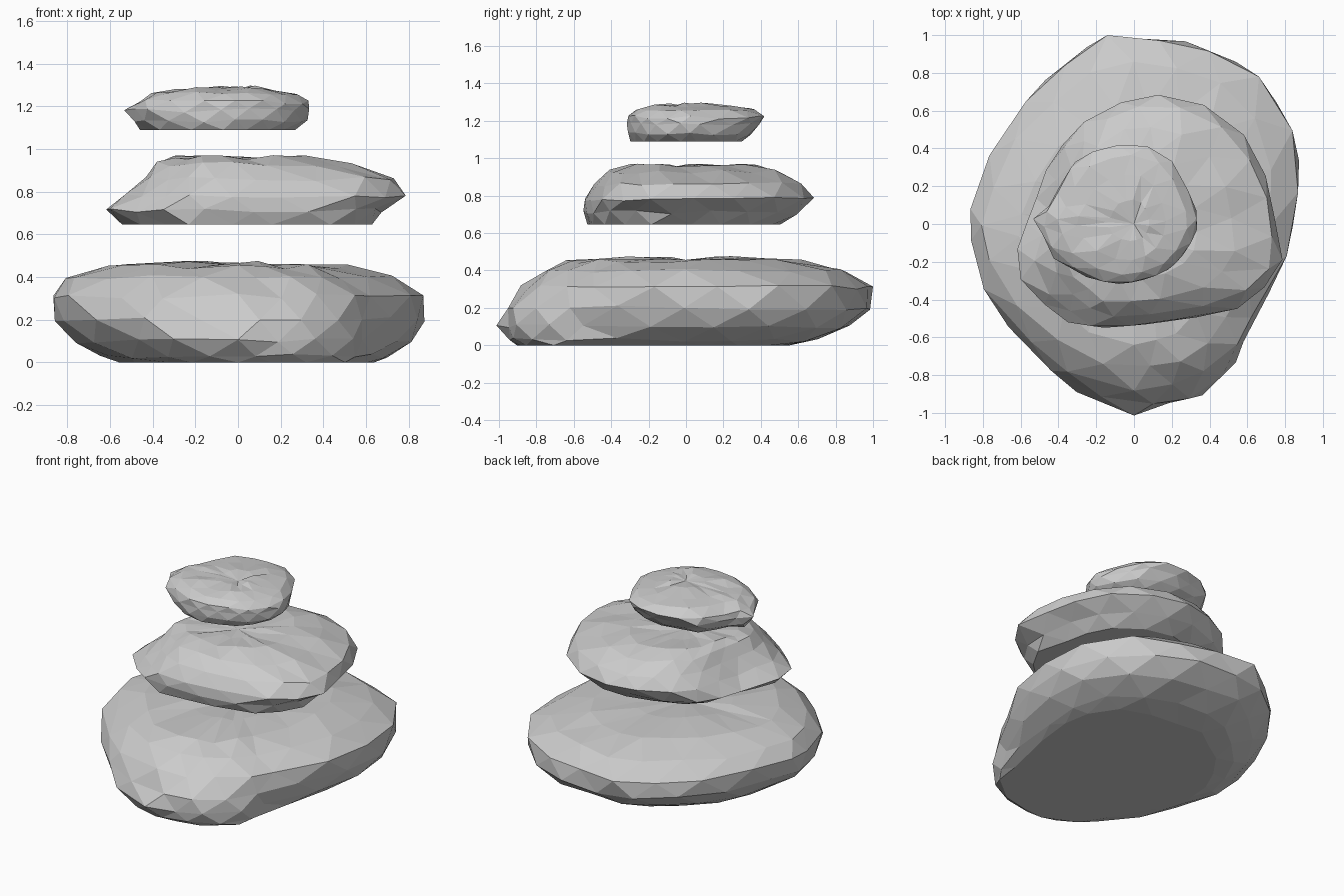
import bpy, bmesh, random

if "Cube" in bpy.data.objects:
    bpy.data.objects.remove(bpy.data.objects["Cube"])

random.seed(4)


def unit(points):
    """Rescale a plan outline so each side reaches exactly -1 or 1."""
    xs, ys = [p[0] for p in points], [p[1] for p in points]
    return [(x / max(xs) if x > 0 else -x / min(xs),
             y / max(ys) if y > 0 else -y / min(ys)) for x, y in points]


def stone(name, outline, rings, jitter, corner=0, rounding=0):
    """Loft a stone: the plan outline is stretched to each ring's
    (z, left, right, front, back) extents, then roughened and faceted.
    corner keeps the base full at front right; rounding softens the top."""
    n = len(outline)
    middles = [((outline[i][0] + outline[(i + 1) % n][0]) / 2,
                (outline[i][1] + outline[(i + 1) % n][1]) / 2) for i in range(n)]
    wide = max(p[0] for p in outline)
    deep = min(p[1] for p in outline)
    bm = bmesh.new()
    loops = []
    for k, (z, left, right, front, back) in enumerate(rings):
        # every second ring is turned half a step, giving staggered triangles
        loop = []
        t = rounding * k / (len(rings) - 1)
        for u, v in unit(middles if k % 2 else outline):
            f = 1 - t + t / max((u * u + v * v) ** 0.5, 0.5)
            u, v = u * f, v * f
            px = u * right if u > 0 else -u * left
            py = v * back if v > 0 else -v * front
            if k < 3 and u > 0 > v:
                w = corner * min(1, (2 * u * v) ** 2)
                px += (u * wide - px) * w
                py += (-v * deep - py) * w
            s = 1 + random.uniform(-jitter, jitter)
            dz = 0 if k == 0 else random.uniform(-1, 1) * jitter * 0.8
            loop.append(bm.verts.new((px * s, py * s, z + dz)))
        loops.append(loop)
    # faceted sides
    for k in range(len(loops) - 1):
        for i in range(n):
            j = (i + 1) % n
            a, b = loops[k][i], loops[k][j]
            c, d = loops[k + 1][j], loops[k + 1][i]
            tris = ((a, c, d), (a, b, c)) if k % 2 else ((a, b, d), (b, c, d))
            for tri in tris:
                bm.faces.new(tri)
    # flat base and shallow crown
    bm.faces.new(loops[0])
    crown = bm.verts.new((0, 0, rings[-1][0] - 0.01))
    for i in range(n):
        bm.faces.new((loops[-1][i], loops[-1][(i + 1) % n], crown))
    bmesh.ops.recalc_face_normals(bm, faces=bm.faces)
    mesh = bpy.data.meshes.new(name)
    bm.to_mesh(mesh)
    bm.free()
    obj = bpy.data.objects.new(name, mesh)
    bpy.context.collection.objects.link(obj)


# Bottom stone
stone("large_stone",
      [(-.14, 1), (.13, .97), (.4, .93), (.68, .81), (.84, .5), (.875, .17), (.79, -.19),
       (.6, -.55), (.54, -.72), (.37, -.9), (.2, -.96), (0, -1), (-.35, -.89), (-.53, -.7),
       (-.78, -.39), (-.875, -.1), (-.86, .08), (-.75, .36), (-.57, .65), (-.35, .83)],
      [(0, -.55, .64, -.91, .56),
       (.03, -.65, .70, -.94, .71),
       (.10, -.76, .82, -1.0, .88),
       (.20, -.865, .875, -.96, .99),
       (.31, -.875, .875, -.87, .99),
       (.40, -.80, .73, -.76, .85),
       (.45, -.60, .52, -.64, .62),
       (.465, -.30, .28, -.32, .32)], .015, corner=.9, rounding=.3)

# Middle stone
stone("medium_stone",
      [(.13, .69), (.37, .63), (.58, .47), (.68, .25), (.73, .04), (.79, -.19),
       (.7, -.34), (.55, -.45), (.2, -.51), (-.03, -.53), (-.27, -.55), (-.39, -.46),
       (-.53, -.38), (-.625, -.2), (-.56, -.06), (-.5, .07), (-.45, .22), (-.42, .4),
       (-.3, .53), (-.08, .64)],
      [(.645, -.54, .62, -.53, .50),
       (.71, -.625, .67, -.555, .60),
       (.78, -.54, .79, -.55, .69),
       (.86, -.43, .74, -.49, .62),
       (.93, -.39, .54, -.42, .52),
       (.96, -.32, .34, -.30, .38),
       (.955, -.15, .16, -.14, .18)], .014, rounding=.6)

# Top stone
stone("small_stone",
      [(-.02, .43), (.16, .38), (.24, .27), (.33, .08), (.335, -.03), (.26, -.16),
       (.18, -.24), (.05, -.29), (-.08, -.32), (-.25, -.28), (-.42, -.18), (-.48, -.06),
       (-.53, .03), (-.44, .1), (-.39, .22), (-.31, .36), (-.15, .4)],
      [(1.09, -.46, .27, -.30, .30),
       (1.13, -.49, .33, -.31, .35),
       (1.18, -.53, .335, -.32, .39),
       (1.22, -.48, .33, -.31, .42),
       (1.262, -.41, .28, -.27, .37),
       (1.28, -.30, .17, -.19, .26),
       (1.288, -.14, .08, -.09, .13)], .012, rounding=.5)
